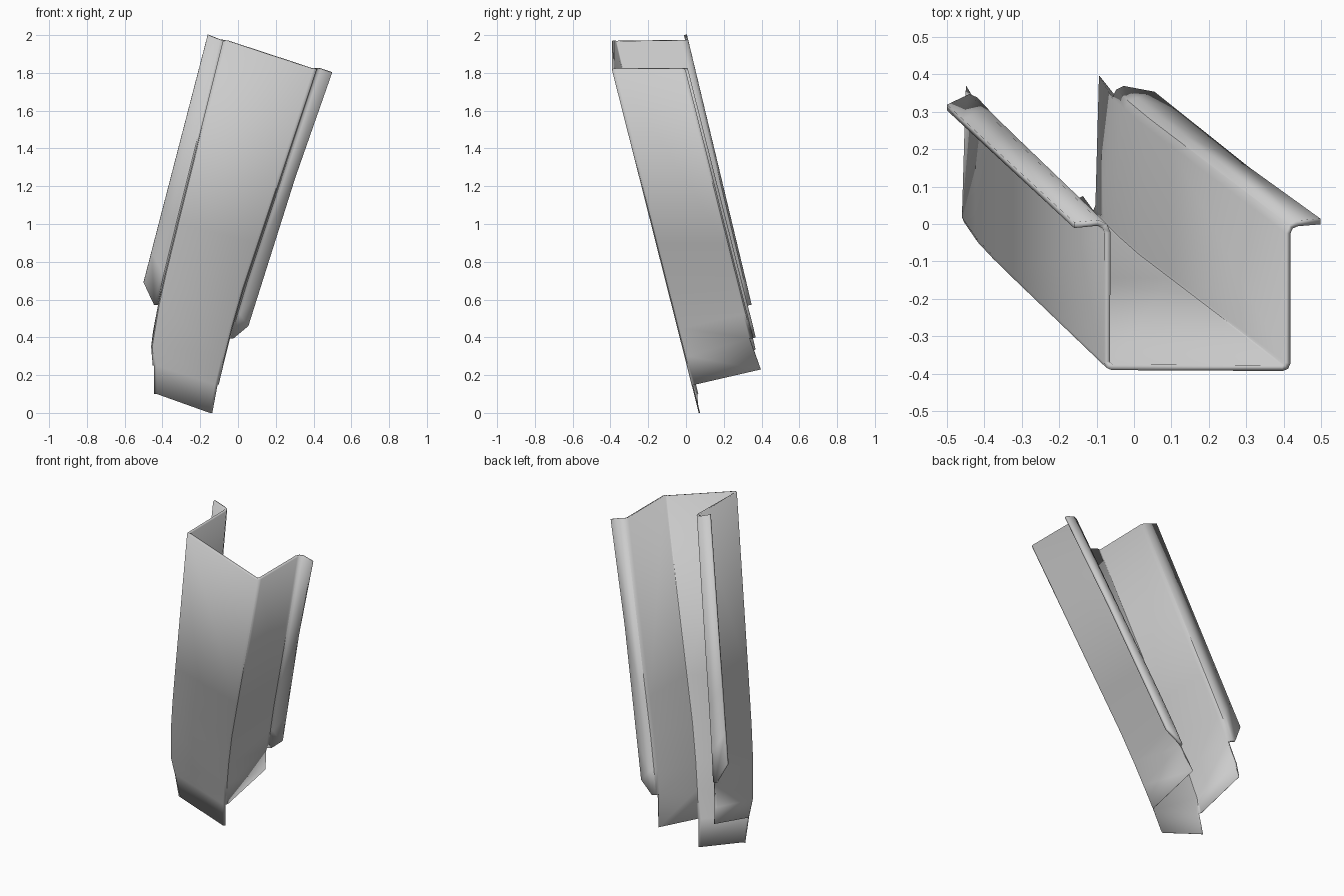
import bpy, bmesh

if "Cube" in bpy.data.objects:
    bpy.data.objects.remove(bpy.data.objects["Cube"])

R = 0.02        # bend radius
T = 0.016       # sheet thickness
FRONT, BACK = -0.393, -0.006


def lerp(path, z):
    """x on a (z, x) polyline running downwards."""
    for (z0, x0), (z1, x1) in zip(path, path[1:]):
        if z >= z1 or (z1, x1) == path[-1]:
            return x0 + (x1 - x0) * (z - z0) / (z1 - z0)


def side(s, k, top, corner, tip, front_z, back_z, tip_z):
    """Columns of points for one half: flange tip, bend, web, bend, front. s = outward x sign."""
    def column(path, dx, y, zs, late_y=None):
        pts = []
        for i, z in enumerate(zs):
            x = lerp(path, z) + s * dx
            if i > 4:                       # thinned end steps inwards
                x -= s * 0.012
            yy = late_y if late_y is not None and i >= len(tip_z) else y
            pts.append((x, yy + k * (top - z), z))
        return pts
    n = len(tip_z)
    c = 0.3 * R
    return [
        column(tip, 0, BACK, tip_z),
        column(corner, R, BACK, back_z[:n]),
        column(corner, c, BACK - c, back_z[:n]),
        column(corner, 0, BACK - R, back_z, BACK if s > 0 else None),
        column(corner, 0, FRONT + R, front_z[:-1]),
        column(corner, -c, FRONT + c, front_z),
        column(corner, -R, FRONT, front_z),
    ]


left = side(-1, 0.240, 1.98,
            [(1.98, -0.077), (0.8, -0.372), (0.6, -0.418), (0.4, -0.456), (0.3, -0.464), (0.1, -0.462)],
            [(2.0, -0.16), (0.69, -0.5)],
            [1.97, 1.0, 0.75, 0.57, 0.35, 0.25, 0.1],
            [1.975, 1.0, 0.75, 0.57, 0.43, 0.335],
            [2.0, 1.1, 0.85, 0.69])
right = side(1, 0.253, 1.82,
             [(1.82, 0.418), (0.6, 0.012), (0.4, -0.042), (0.25, -0.078), (0.15, -0.09), (0.0, -0.118)],
             [(1.8, 0.498), (1.25, 0.305), (0.46, 0.055)],
             [1.82, 0.9, 0.65, 0.45, 0.3, 0.15, 0.0],
             [1.82, 0.9, 0.7, 0.52, 0.395, 0.23],
             [1.8, 1.25, 0.95, 0.65, 0.46])
columns = left + right[::-1]

# Folded sheet: flange, web, front plate, web, flange
bm = bmesh.new()
weight = bm.verts.layers.deform.verify()
grid = []
for col in columns:
    verts = []
    for i, p in enumerate(col):
        v = bm.verts.new(p)
        v[weight][0] = 1.0 if i < 5 else 0.08
        verts.append(v)
    grid.append(verts)
for a, b in zip(grid, grid[1:]):
    n = min(len(a), len(b))
    for i in range(n - 1):
        bm.faces.new((a[i], a[i + 1], b[i + 1], b[i]))
mesh = bpy.data.meshes.new("channel_pillar")
bm.to_mesh(mesh)
bm.free()
pillar = bpy.data.objects.new("channel_pillar", mesh)
bpy.context.collection.objects.link(pillar)
pillar.vertex_groups.new(name="thickness")

# Sheet thickness, thinning out at the lower ends
sol = pillar.modifiers.new("sheet", 'SOLIDIFY')
sol.thickness = T
sol.offset = -1
sol.vertex_group = "thickness"

bpy.context.view_layer.objects.active = pillar
pillar.select_set(True)
bpy.ops.object.shade_smooth_by_angle(angle=0.5)
